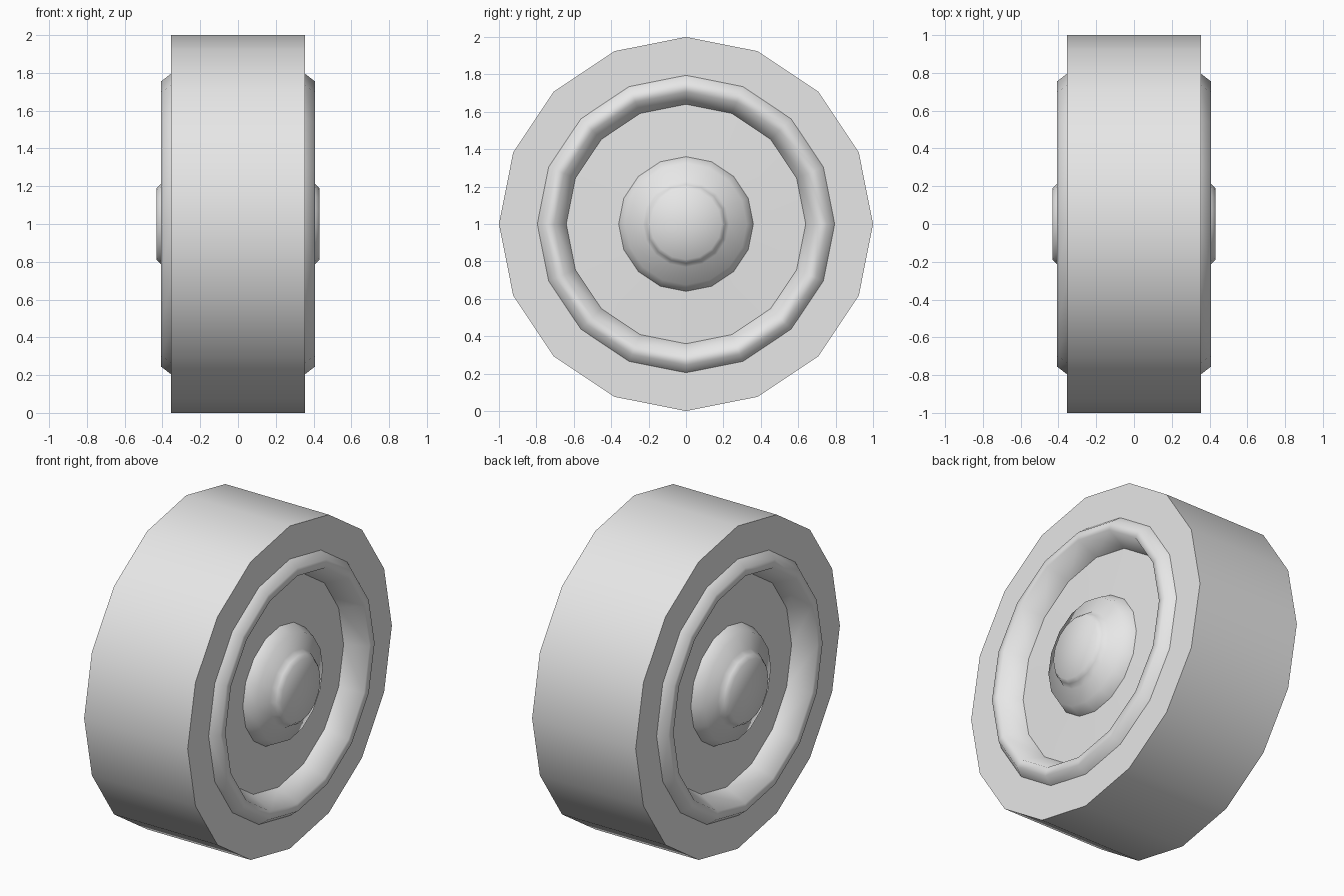
import bpy
import bmesh
from math import cos, sin, pi

SIDES = 16

cube = bpy.data.objects.get("Cube")
if cube:
    bpy.data.objects.remove(cube)

grey = bpy.data.materials.new("wheel grey")
grey.use_nodes = True
colour = (0.8, 0.8, 0.8, 1)
grey.diffuse_color = colour
grey.node_tree.nodes["Principled BSDF"].inputs["Base Color"].default_value = colour


def lathe(name, profile, sharp=()):
    """Spin (x, radius) points about the axle; sharp lists creased rings."""
    bm = bmesh.new()
    rings = []
    for x, r in profile:
        if r == 0:
            rings.append([bm.verts.new((x, 0, 1))] * SIDES)
            continue
        angles = [2 * pi * i / SIDES for i in range(SIDES)]
        rings.append([bm.verts.new((x, r * cos(a), 1 + r * sin(a))) for a in angles])
    for a, b in zip(rings, rings[1:]):
        for i in range(SIDES):
            j = (i + 1) % SIDES
            corners = list(dict.fromkeys((a[i], a[j], b[j], b[i])))
            bm.faces.new(corners).smooth = True
    for k in sharp:
        for i in range(SIDES):
            bm.edges.get((rings[k][i], rings[k][(i + 1) % SIDES])).smooth = False
    bmesh.ops.recalc_face_normals(bm, faces=bm.faces)
    # An open shell must face away from the middle of the wheel
    if sum(f.normal.x * f.calc_center_median().x for f in bm.faces) < 0:
        bmesh.ops.reverse_faces(bm, faces=bm.faces)
    mesh = bpy.data.meshes.new(name)
    bm.to_mesh(mesh)
    bm.free()
    mesh.materials.append(grey)
    obj = bpy.data.objects.new(name, mesh)
    bpy.context.collection.objects.link(obj)
    return obj


# Tyre: tread band with flat side walls
lathe("tyre", [(-0.355, 0.795), (-0.355, 1), (0.355, 1), (0.355, 0.795)], sharp=(1, 2))

for side, s in (("left", 1), ("right", -1)):
    # Raised rim lip sloping down into the recess
    lathe(side + "_rim", [(s * 0.355, 0.795), (s * 0.408, 0.755),
                          (s * 0.408, 0.705), (s * 0.276, 0.64)])
    # Recessed wheel disc
    lathe(side + "_disc", [(s * 0.276, 0.64), (s * 0.285, 0.36)])
    # Stepped hub with a flat cap
    lathe(side + "_hub", [(s * 0.285, 0.36), (s * 0.355, 0.325), (s * 0.38, 0.23),
                          (s * 0.41, 0.21), (s * 0.432, 0.19), (s * 0.432, 0)])
